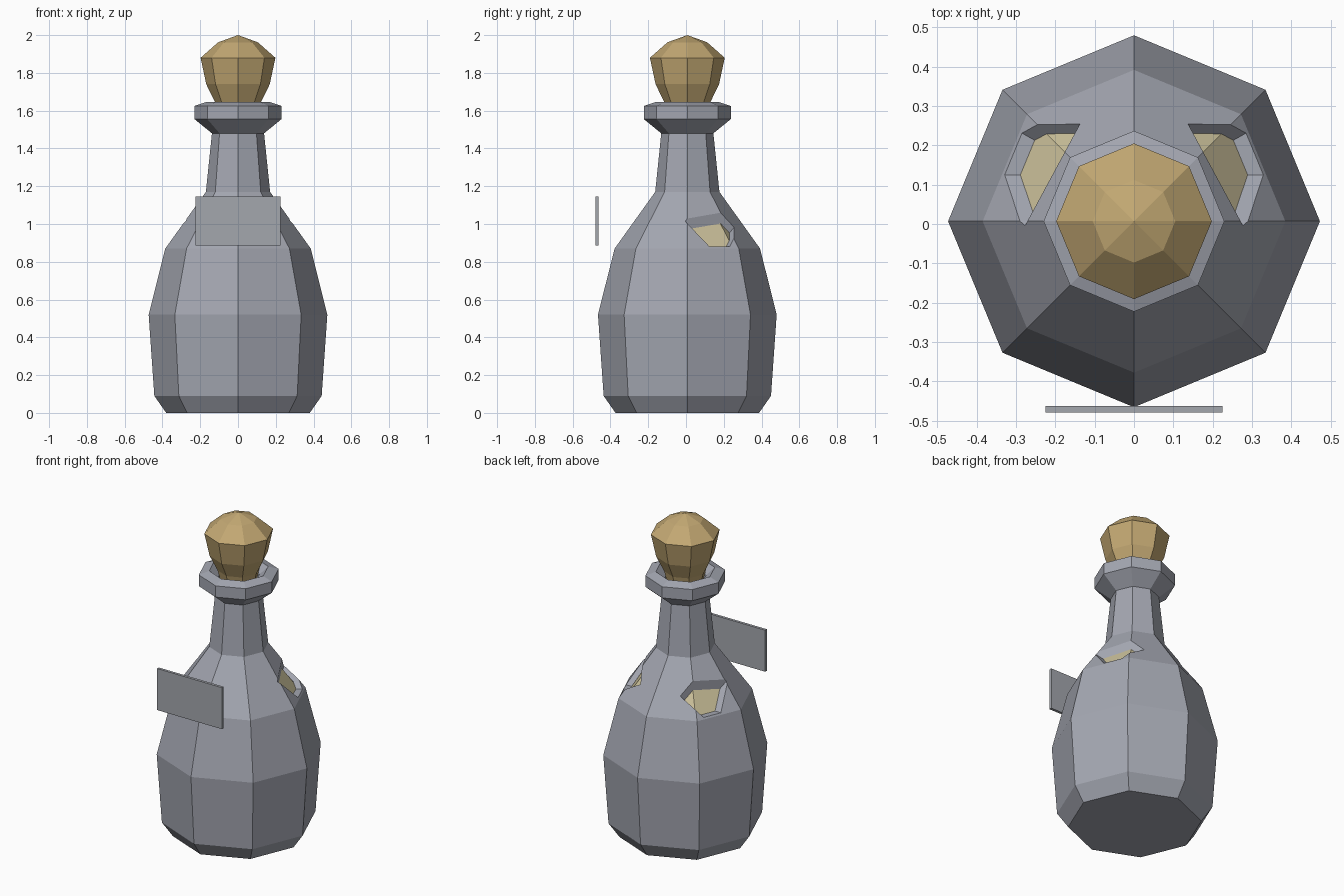
import bpy, bmesh, math
from mathutils import Vector, Matrix

if "Cube" in bpy.data.objects:
    bpy.data.objects.remove(bpy.data.objects["Cube"])

CY = 0.007   # bottle axis offset in y
SIDES = 8


def material(name, rgb):
    m = bpy.data.materials.new(name)
    m.diffuse_color = (*rgb, 1.0)
    m.use_nodes = True
    m.node_tree.nodes["Principled BSDF"].inputs["Base Color"].default_value = m.diffuse_color
    return m


glass = material("grey_glass", (0.37, 0.385, 0.44))
label_grey = material("label_grey", (0.37, 0.385, 0.42))
gold = material("golden_cork", (0.54, 0.39, 0.17))
cream = material("pale_liquid", (0.61, 0.54, 0.33))


def finish(name, bm, mat=None):
    bmesh.ops.recalc_face_normals(bm, faces=bm.faces)
    me = bpy.data.meshes.new(name)
    bm.to_mesh(me)
    bm.free()
    if mat:
        me.materials.append(mat)
    ob = bpy.data.objects.new(name, me)
    bpy.context.collection.objects.link(ob)
    return ob


def lathe(name, profile, mat):
    """Octagonal turned solid from (radius, height) pairs; a zero radius is a tip."""
    bm = bmesh.new()
    rings = []
    for r, z in profile:
        n = SIDES if r > 0 else 1
        rings.append([bm.verts.new((r * math.cos(2 * math.pi * i / SIDES),
                                    CY + r * math.sin(2 * math.pi * i / SIDES), z))
                      for i in range(n)])
    for a, b in zip(rings, rings[1:]):
        for i in range(SIDES):
            j = (i + 1) % SIDES
            if len(b) == 1:
                bm.faces.new((a[i], a[j], b[0]))
            else:
                bm.faces.new((a[i], a[j], b[j], b[i]))
    for ring in (rings[0], rings[-1]):
        if len(ring) > 1:
            bm.faces.new(ring)
    return finish(name, bm, mat)


# Hollow bottle: outer wall, lip, then inner wall
outer = [(0.38, 0), (0.443, 0.09), (0.473, 0.52), (0.385, 0.87), (0.17, 1.17),
         (0.138, 1.48), (0.23, 1.555), (0.23, 1.625), (0.17, 1.645)]
cavity = [(0.12, 1.60), (0.10, 1.48), (0.135, 1.16), (0.351, 0.862),
          (0.438, 0.52), (0.41, 0.10), (0.365, 0.04)]
bottle = lathe("bottle", outer + cavity, glass)

# Liquid filling the cavity up to the shoulder
lathe("liquid", [(0.362, 0.043), (0.408, 0.10), (0.436, 0.52),
                 (0.349, 0.862), (0.164, 1.117)], cream)

# Faceted stopper
lathe("stopper", [(0.085, 1.50), (0.122, 1.645), (0.168, 1.74), (0.198, 1.88),
                  (0.105, 1.962), (0, 2.0)], gold)

# Front label plate
bm = bmesh.new()
bmesh.ops.create_cube(bm, size=1, matrix=Matrix.Translation((0, -0.4715, 1.015))
                      @ Matrix.Diagonal((0.45, 0.017, 0.26, 1)))
finish("label_plate", bm, label_grey)

# Cutter for the broken shoulder openings: a block trimmed by planes (point, outward normal)
bm = bmesh.new()
bmesh.ops.create_cube(bm, size=1, matrix=Matrix.Translation((0.3, 0.15, 1.08))
                      @ Matrix.Diagonal((0.5, 0.6, 0.4, 1)))
planes = [((0.275, 0, 1.0), (-0.25, -0.135, 0)),
          ((0.3, 0, 1.01), (0, -0.13, -0.125)),
          ((0.135, 0.25, 0.98), (-0.15, 0.265, -0.275))]
for co, no in planes:
    geom = bm.verts[:] + bm.edges[:] + bm.faces[:]
    cut = bmesh.ops.bisect_plane(bm, geom=geom, dist=1e-6, plane_co=Vector(co),
                                 plane_no=Vector(no).normalized(), clear_outer=True)
    edges = [e for e in cut["geom_cut"] if isinstance(e, bmesh.types.BMEdge)]
    bmesh.ops.contextual_create(bm, geom=edges)
cutter = finish("opening_cutter", bm)
mirror = cutter.modifiers.new("mirror", 'MIRROR')
mirror.use_mirror_merge = False
cutter.hide_render = True
cutter.display_type = 'WIRE'

opening = bottle.modifiers.new("openings", 'BOOLEAN')
opening.operation = 'DIFFERENCE'
opening.solver = 'EXACT'
opening.object = cutter
